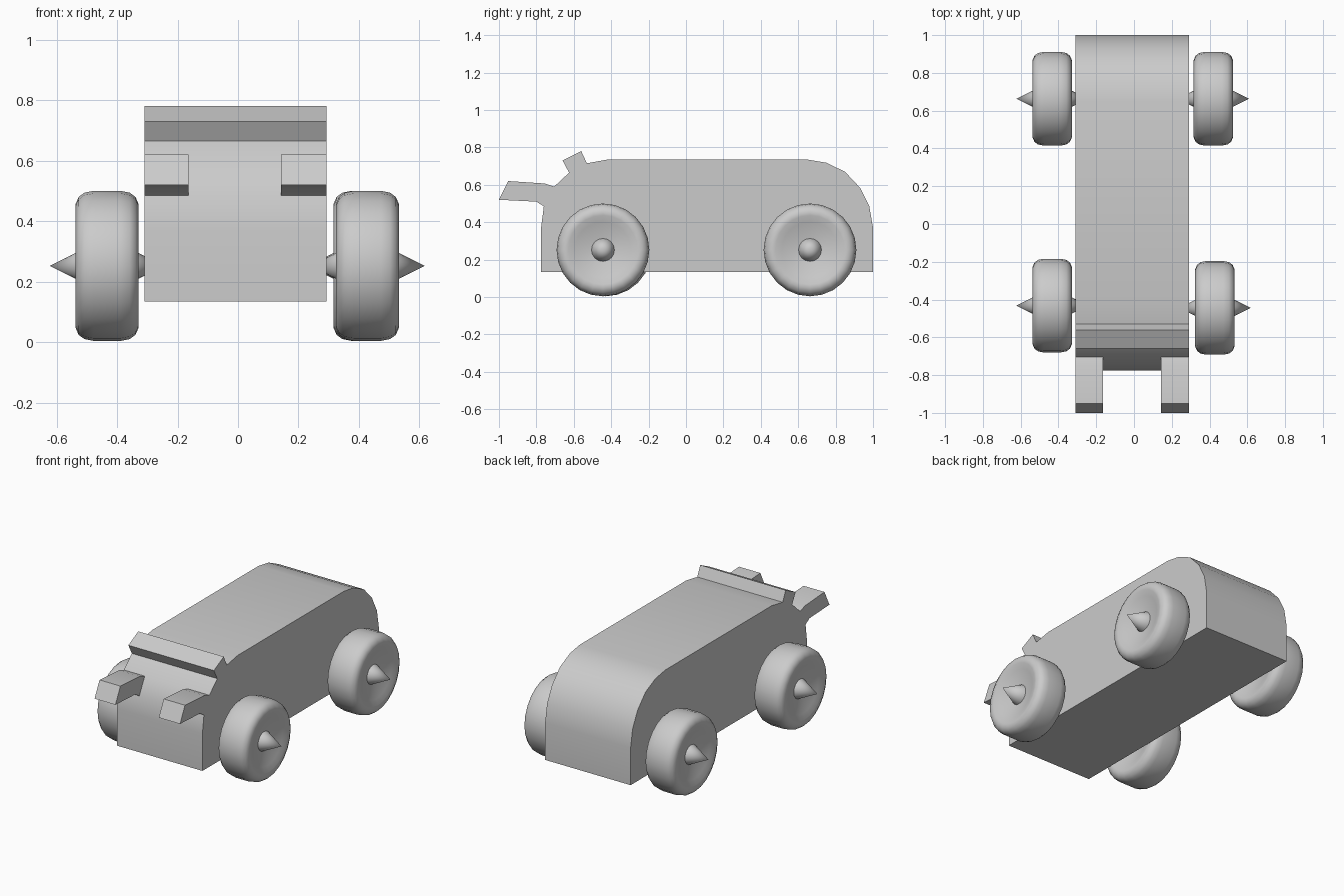
import bpy, bmesh, math

if "Cube" in bpy.data.objects:
    bpy.data.objects.remove(bpy.data.objects["Cube"])


def finish(name, bm, angle):
    bmesh.ops.recalc_face_normals(bm, faces=bm.faces)
    me = bpy.data.meshes.new(name)
    bm.to_mesh(me)
    bm.free()
    ob = bpy.data.objects.new(name, me)
    bpy.context.collection.objects.link(ob)
    bpy.ops.object.select_all(action='DESELECT')
    ob.select_set(True)
    bpy.context.view_layer.objects.active = ob
    bpy.ops.object.shade_smooth_by_angle(angle=math.radians(angle))
    return ob


def slab(name, profile, x0, x1):
    """Extrude a (y, z) side profile from x0 to x1."""
    bm = bmesh.new()
    a = [bm.verts.new((x0, y, z)) for y, z in profile]
    b = [bm.verts.new((x1, y, z)) for y, z in profile]
    n = len(profile)
    bm.faces.new(a)
    bm.faces.new(b[::-1])
    for i in range(n):
        j = (i + 1) % n
        bm.faces.new((a[i], b[i], b[j], a[j]))
    return finish(name, bm, 30)


def lathe(name, profile, center, sides=24, closed_loop=False):
    """Spin an (x offset, radius) profile around the x axis."""
    bm = bmesh.new()
    vs = [bm.verts.new((x, 0, r)) for x, r in profile]
    es = [bm.edges.new(p) for p in zip(vs, vs[1:])]
    bmesh.ops.spin(bm, geom=vs + es, cent=(0, 0, 0), axis=(1, 0, 0),
                   angle=2 * math.pi, steps=sides)
    bmesh.ops.remove_doubles(bm, verts=bm.verts, dist=1e-4)
    bmesh.ops.translate(bm, verts=bm.verts, vec=center)
    return finish(name, bm, 40)


# body with the raised cross bar at the front of the roof
body = [(-0.775, 0.135), (1.0, 0.135), (1.0, 0.37), (0.98, 0.485),
        (0.93, 0.585), (0.85, 0.67), (0.75, 0.718), (0.65, 0.735),
        (-0.42, 0.735), (-0.53, 0.715), (-0.56, 0.78), (-0.66, 0.73),
        (-0.625, 0.665), (-0.705, 0.59), (-0.76, 0.485), (-0.775, 0.37)]
slab("body", body, -0.31, 0.292)

# two forward bumper horns
horn = [(-0.705, 0.59), (-0.755, 0.607), (-0.95, 0.62), (-1.0, 0.52),
        (-0.80, 0.51), (-0.76, 0.485)]
slab("horn_left", horn, -0.31, -0.163)
slab("horn_right", horn, 0.142, 0.292)

# wheels with dished faces and a double-ended spike through each hub
half = [(0.062, 0.0), (0.066, 0.06), (0.09, 0.15), (0.102, 0.185),
        (0.104, 0.205), (0.094, 0.228), (0.075, 0.242), (0.045, 0.248)]
tyre = half + [(-x, r) for x, r in reversed(half)]
spike = [(0.19, 0.0), (0.055, 0.067), (-0.055, 0.067), (-0.19, 0.0)]
for name, x, y in (("front_left", -0.433, -0.432), ("front_right", 0.428, -0.444),
                   ("rear_left", -0.433, 0.663), ("rear_right", 0.42, 0.663)):
    c = (x, y, 0.252)
    lathe("wheel_" + name, tyre, c)
    lathe("spike_" + name, spike, c, 16)
